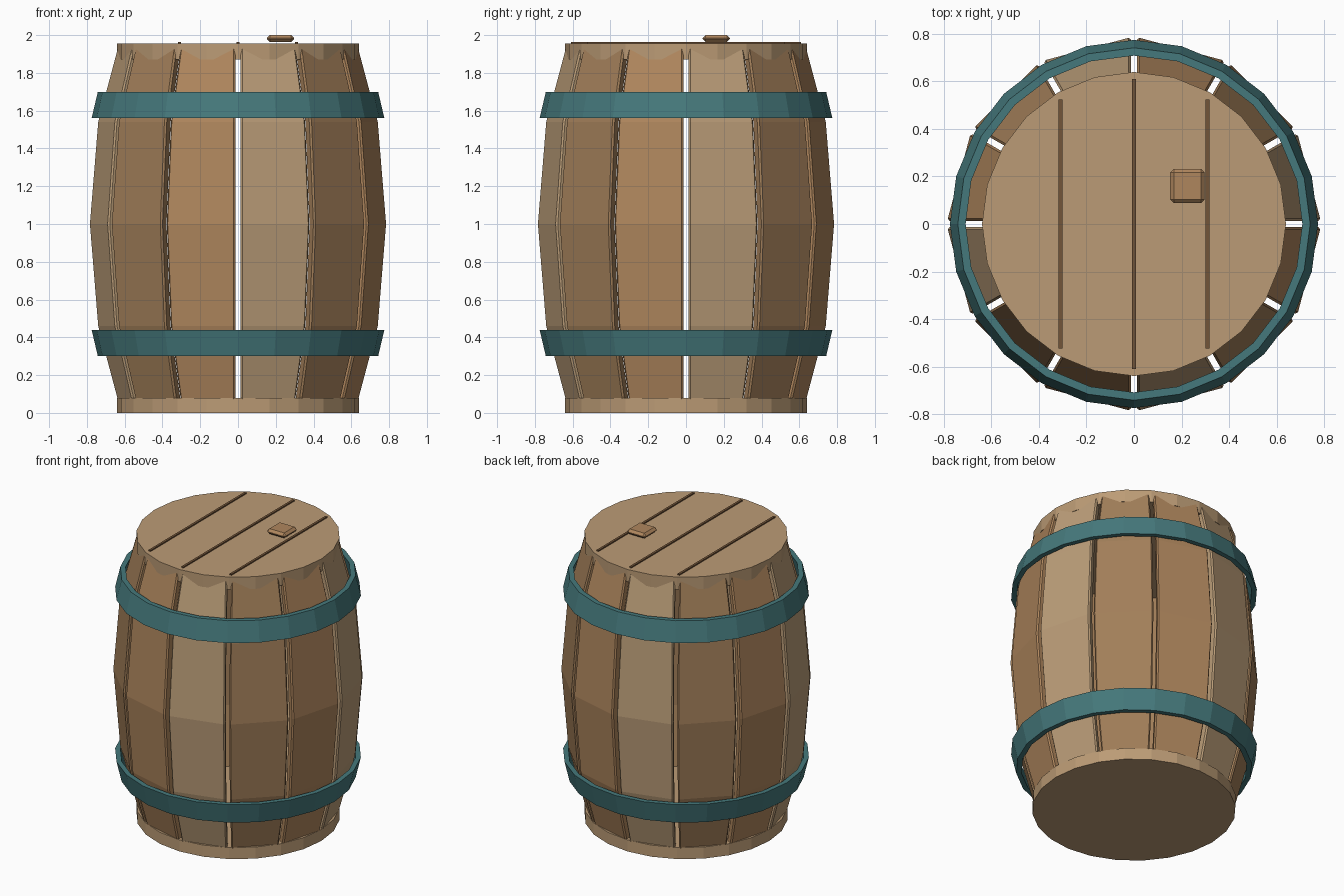
import bpy, bmesh
from math import sin, cos, tan, pi, radians

if "Cube" in bpy.data.objects:
    bpy.data.objects.remove(bpy.data.objects["Cube"])


def material(name, rgb):
    m = bpy.data.materials.new(name)
    m.diffuse_color = (*rgb, 1)
    m.use_nodes = True
    m.node_tree.nodes["Principled BSDF"].inputs["Base Color"].default_value = m.diffuse_color
    return m


TAN = material("tan_wood", (0.50, 0.34, 0.19))
BROWN = material("brown_wood", (0.36, 0.21, 0.10))
ORANGE = material("orange_wood", (0.43, 0.24, 0.11))
LID = material("lid_wood", (0.50, 0.33, 0.18))
DARK = material("groove_wood", (0.17, 0.09, 0.04))
TEAL = material("teal_metal", (0.06, 0.19, 0.20))


def make(name, verts, faces, mat):
    mesh = bpy.data.meshes.new(name)
    mesh.from_pydata(verts, [], faces)
    bm = bmesh.new()
    bm.from_mesh(mesh)
    bmesh.ops.recalc_face_normals(bm, faces=bm.faces)
    bm.to_mesh(mesh)
    bm.free()
    mesh.materials.append(mat)
    ob = bpy.data.objects.new(name, mesh)
    bpy.context.collection.objects.link(ob)
    return ob


def loft(name, rings, mat, closed=False):
    """Skin equal-sized rings; cap the ends, or join last to first if closed."""
    n, k = len(rings[0]), len(rings)
    verts = [p for r in rings for p in r]
    faces = []
    for i in range(k if closed else k - 1):
        a, b = i * n, (i + 1) % k * n
        faces += [(a + j, a + (j + 1) % n, b + (j + 1) % n, b + j) for j in range(n)]
    if not closed:
        faces += [tuple(range(n)), tuple(range((k - 1) * n, k * n))]
    return make(name, verts, faces, mat)


def circle(r, z, n=24):
    return [(r * cos(2 * pi * i / n), r * sin(2 * pi * i / n), z) for i in range(n)]


def box(name, loc, size, mat, bevel=0):
    x, y, z = (s / 2 for s in size)
    rings = [[(-x, -y, h), (x, -y, h), (x, y, h), (-x, y, h)] for h in (-z, z)]
    ob = loft(name, rings, mat)
    ob.location = loc
    if bevel:
        mod = ob.modifiers.new("bevel", 'BEVEL')
        mod.width = bevel
        mod.segments = 1
    return ob


# Twelve bulging staves with chamfered outer edges and open gaps between them
PROFILE = [(0.04, 0.634), (0.46, 0.746), (1.0, 0.79), (1.54, 0.746), (1.945, 0.638)]
HALF, GAP, THICK, CH = radians(15), 0.013, 0.05, 0.01


def stave_ring(r, z, angle):
    d = r * cos(HALF)
    w = lambda u: u * tan(HALF) - GAP / cos(HALF)
    half = [(d, w(d) - CH), (d - CH, w(d - CH)), (d - THICK, w(d - THICK))]
    pts = half + [(u, -v) for u, v in reversed(half)]
    c, s = cos(angle), sin(angle)
    return [(u * c - v * s, u * s + v * c, z) for u, v in pts]


for i in range(12):
    a = radians(15 + 30 * i)
    loft(f"stave_{i + 1}", [stave_ring(r, z, a) for z, r in PROFILE],
         (BROWN, ORANGE, TAN)[(i + 2) % 3])

# Top and bottom heads
loft("bottom_head", [circle(0.64, 0), circle(0.64, 0.08)], LID)
loft("top_head", [circle(0.64, 1.87), circle(0.64, 1.955)], LID)

# Sloped metal hoops
for name, z0, r0, z1, r1 in (("lower_hoop", 0.30, 0.742, 0.44, 0.775),
                             ("upper_hoop", 1.56, 0.775, 1.70, 0.742)):
    t = 0.033
    loft(name, [circle(r0, z0), circle(r1, z1), circle(r1 - t, z1), circle(r0 - t, z0)],
         TEAL, closed=True)

# Plank seams on the lid
for i, (x, length) in enumerate(((-0.31, 1.05), (0, 1.22), (0.31, 1.05))):
    box(f"lid_seam_{i + 1}", (x, 0, 1.956), (0.016, length, 0.014), DARK)

# Bung on the lid
box("bung", (0.225, 0.16, 1.982), (0.145, 0.145, 0.036), ORANGE, 0.016)
